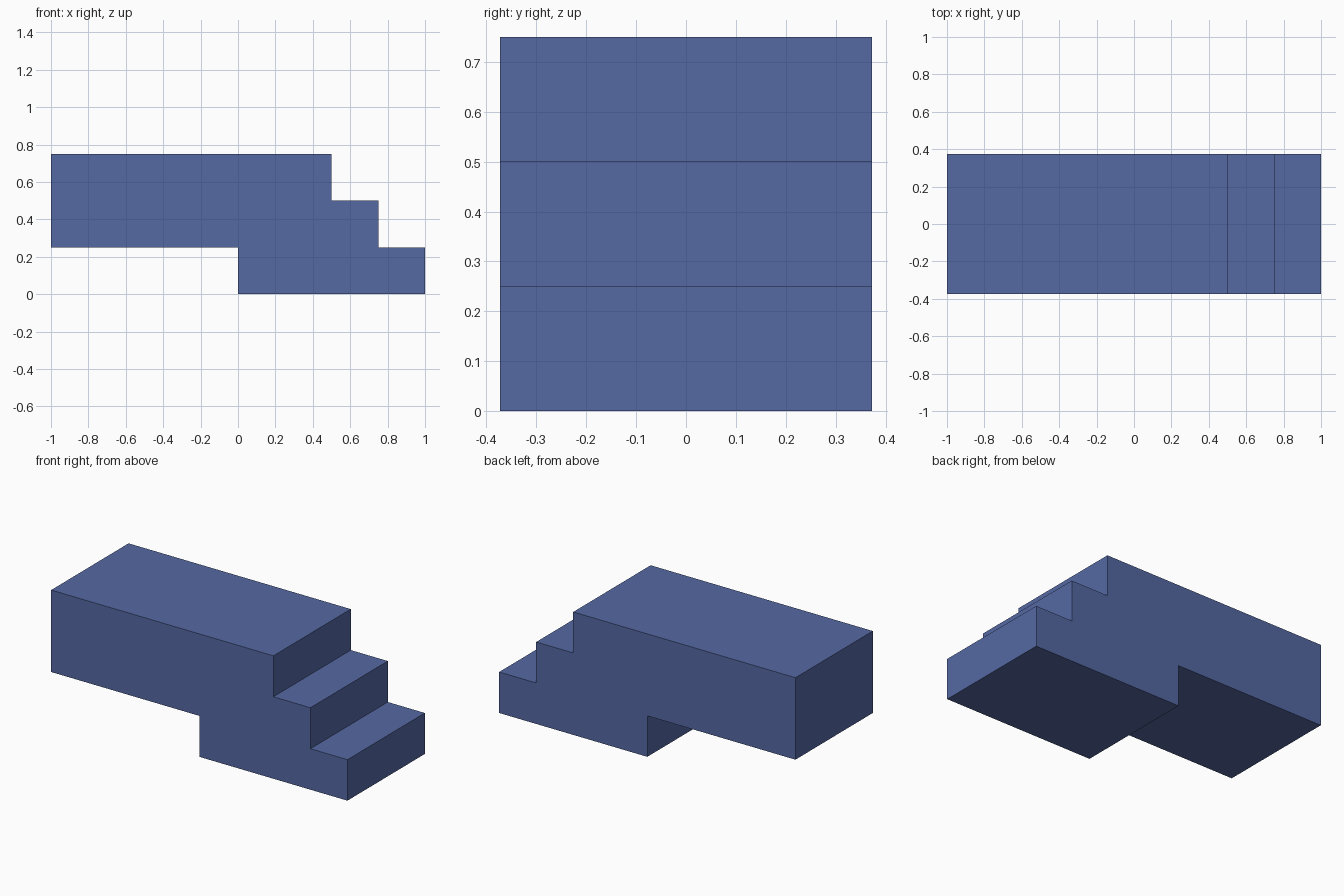
import bpy
import bmesh

if "Cube" in bpy.data.objects:
    bpy.data.objects.remove(bpy.data.objects["Cube"])

# Single flat blue
blue = bpy.data.materials.new("slate_blue")
blue.diffuse_color = (0.089, 0.138, 0.365, 1.0)
blue.use_nodes = True
blue.node_tree.nodes["Principled BSDF"].inputs["Base Color"].default_value = blue.diffuse_color

STEP = 0.25
HALF_WIDTH = 0.373

# Side profile (x, z): underside with raised overhang, then stairs up to the deck
profile = [(-1, STEP), (0, STEP), (0, 0), (1, 0)]
for i in range(3):
    x = 1 - i * STEP
    z = (i + 1) * STEP
    profile.append((x, z))
    profile.append((x - STEP, z) if i < 2 else (-1, z))

# Extrude the profile across the width
bm = bmesh.new()
side = bm.faces.new([bm.verts.new((x, -HALF_WIDTH, z)) for x, z in profile])
extruded = bmesh.ops.extrude_face_region(bm, geom=[side])
moved = [g for g in extruded["geom"] if isinstance(g, bmesh.types.BMVert)]
bmesh.ops.translate(bm, verts=moved, vec=(0, 2 * HALF_WIDTH, 0))
bmesh.ops.recalc_face_normals(bm, faces=bm.faces)

mesh = bpy.data.meshes.new("stair_block")
bm.to_mesh(mesh)
bm.free()
mesh.materials.append(blue)
bpy.context.collection.objects.link(bpy.data.objects.new("stair_block", mesh))
